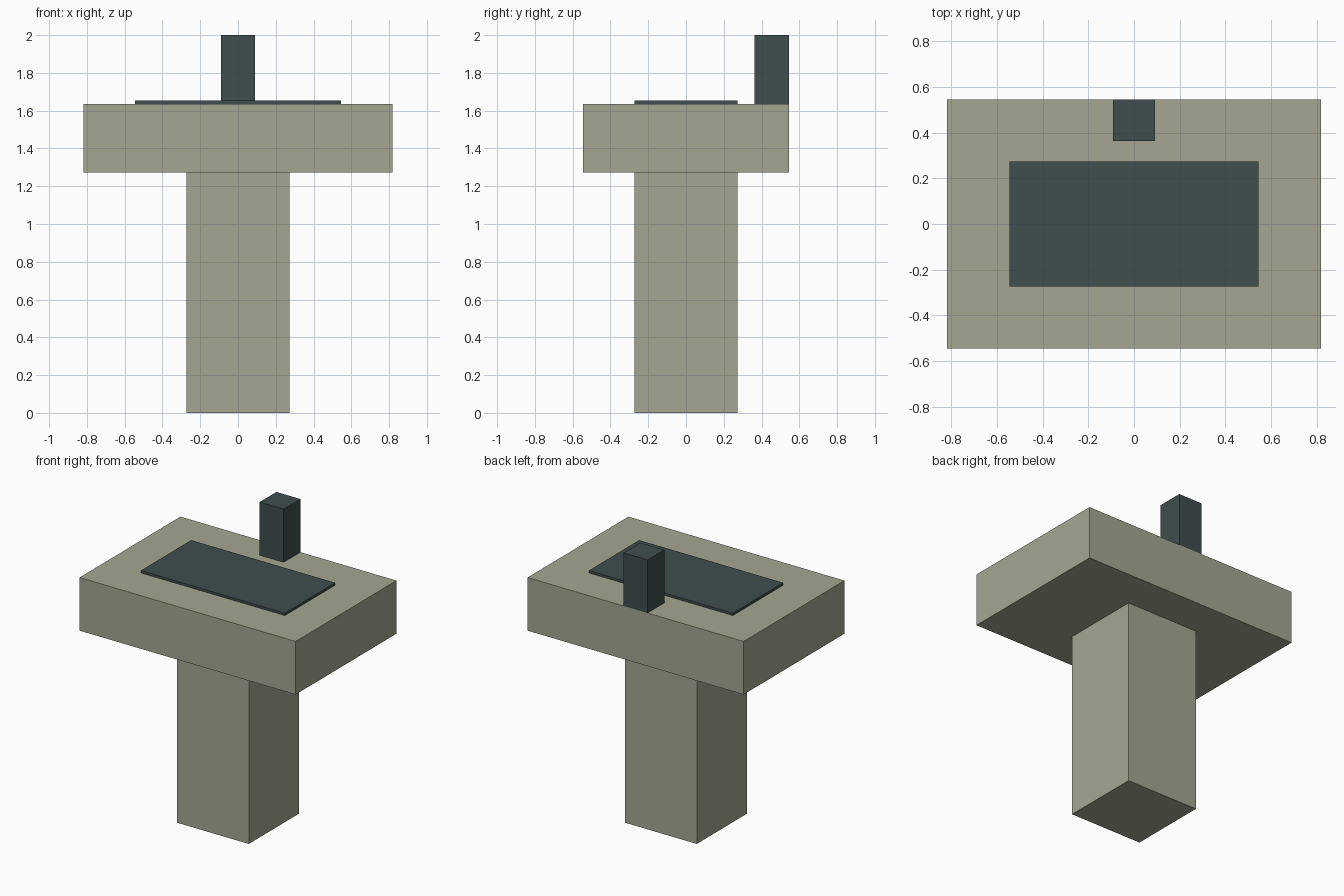
import bpy

if "Cube" in bpy.data.objects:
    bpy.data.objects.remove(bpy.data.objects["Cube"])

U = 2 / 11  # one block unit


def material(name, color):
    m = bpy.data.materials.new(name)
    m.diffuse_color = (*color, 1)
    m.use_nodes = True
    m.node_tree.nodes["Principled BSDF"].inputs["Base Color"].default_value = m.diffuse_color
    return m


stone = material("pale_stone", (0.376, 0.381, 0.287))
slate = material("dark_slate", (0.050, 0.074, 0.074))


def box(name, size, center_y, bottom, mat):
    """Box centred on x, sized in block units, resting on height 'bottom'."""
    sx, sy, sz = (s * U for s in size)
    bpy.ops.mesh.primitive_cube_add(size=1, location=(0, center_y * U, bottom * U + sz / 2))
    ob = bpy.context.object
    ob.name = name
    ob.scale = (sx, sy, sz)
    bpy.ops.object.transform_apply(location=False, rotation=False, scale=True)
    ob.data.materials.append(mat)
    return ob


# Square column and wide basin slab
box("pedestal", (3, 3, 7), 0, 0, stone)
box("basin", (9, 6, 2), 0, 7, stone)

# Dark bowl surface on top and the tap block at the back edge
box("bowl_surface", (6, 3, 0.09), 0, 9, slate)
box("tap", (1, 1, 2), 2.5, 9, slate)
